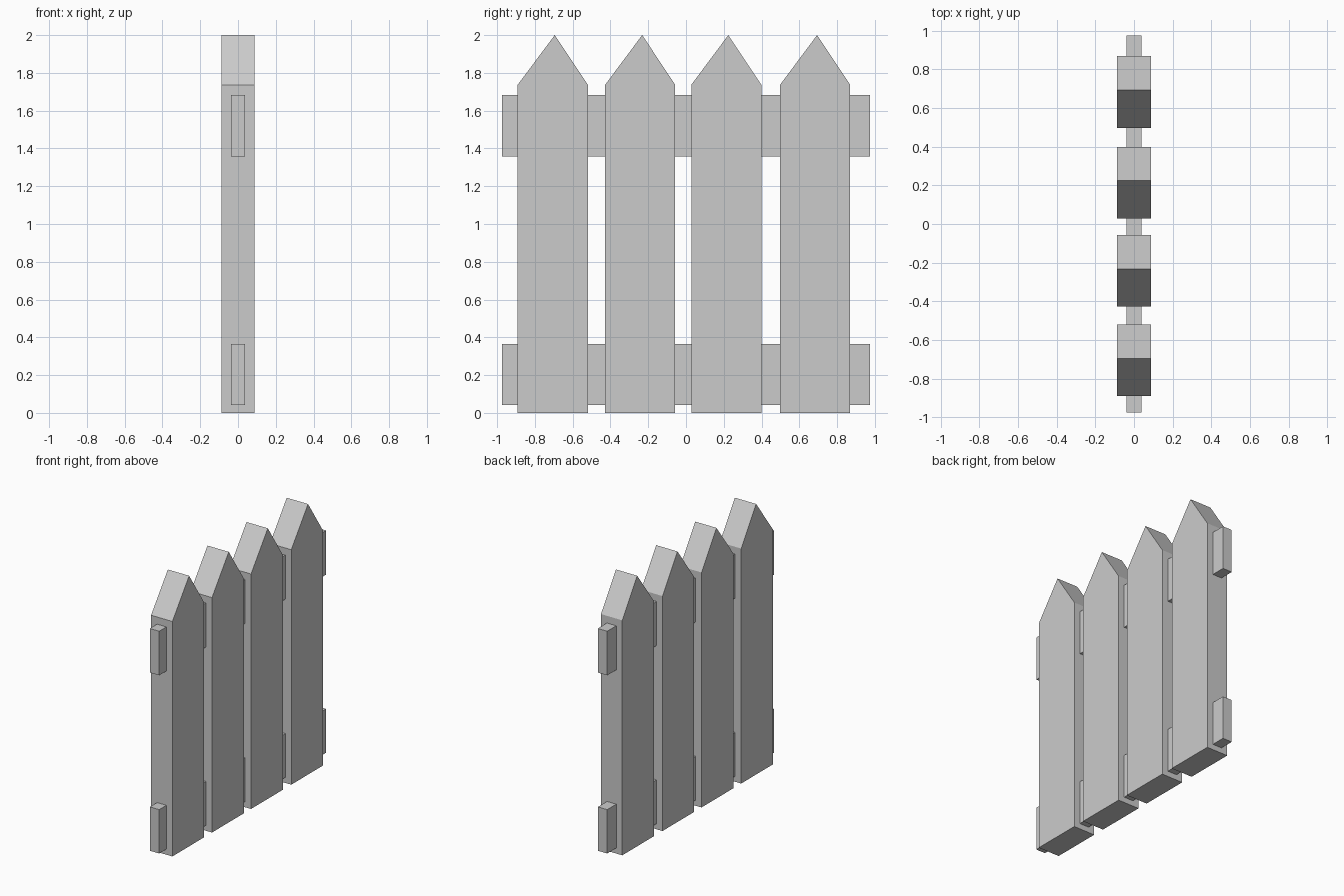
import bpy

if "Cube" in bpy.data.objects:
    bpy.data.objects.remove(bpy.data.objects["Cube"])


def prism(name, profile, half_x):
    """Extrude a (y, z) outline symmetrically along x."""
    n = len(profile)
    verts = [(x, y, z) for x in (-half_x, half_x) for y, z in profile]
    faces = [tuple(reversed(range(n))), tuple(range(n, 2 * n))]
    faces += [(i, (i + 1) % n, (i + 1) % n + n, i + n) for i in range(n)]
    mesh = bpy.data.meshes.new(name)
    mesh.from_pydata(verts, [], faces)
    obj = bpy.data.objects.new(name, mesh)
    bpy.context.collection.objects.link(obj)
    return obj


# Pointed pickets, listed by their lower y edge
WIDTH, PEAK, SHOULDER, HEIGHT = 0.371, 0.196, 1.737, 2.0
for i, y in enumerate((-0.891, -0.428, 0.028, 0.498), 1):
    prism(f"picket_{i}", [(y, 0), (y + WIDTH, 0), (y + WIDTH, SHOULDER),
                          (y + PEAK, HEIGHT), (y, SHOULDER)], 0.087)

# Horizontal rails running through the pickets
for name, z0, z1 in (("lower_rail", 0.041, 0.365), ("upper_rail", 1.358, 1.684)):
    prism(name, [(-0.975, z0), (0.975, z0), (0.975, z1), (-0.975, z1)], 0.038)
